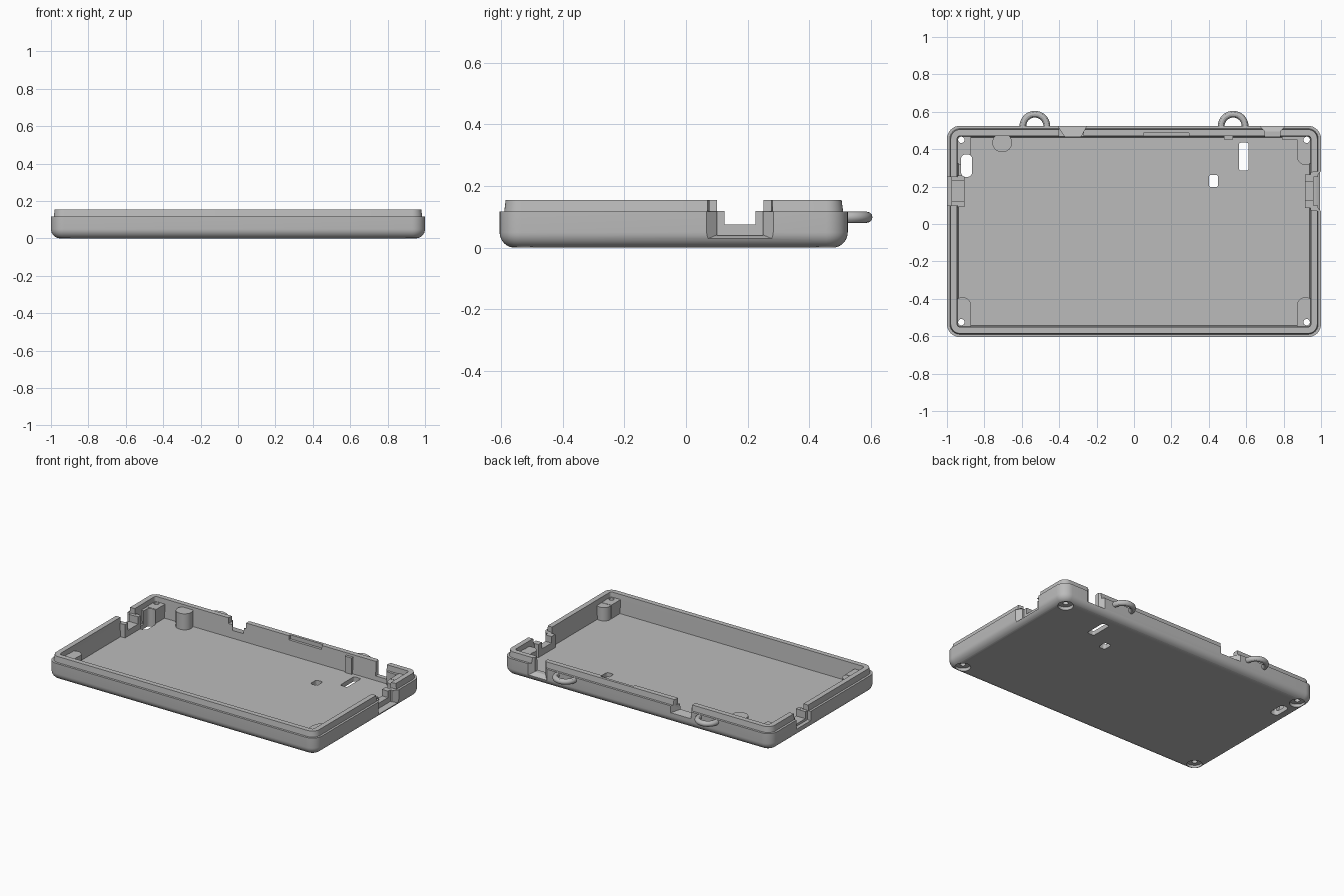
import bpy, bmesh, math

if "Cube" in bpy.data.objects:
    bpy.data.objects.remove(bpy.data.objects["Cube"], do_unlink=True)

grey = bpy.data.materials.new("plain grey")
grey.use_nodes = True
colour = (0.5, 0.5, 0.5, 1)
grey.diffuse_color = colour
grey.node_tree.nodes["Principled BSDF"].inputs["Base Color"].default_value = colour


def finish(bm, name):
    bmesh.ops.recalc_face_normals(bm, faces=bm.faces)
    me = bpy.data.meshes.new(name)
    bm.to_mesh(me)
    bm.free()
    ob = bpy.data.objects.new(name, me)
    bpy.context.collection.objects.link(ob)
    me.materials.append(grey)
    return ob


def outline(x0, x1, y0, y1, r, n=8):
    """Rounded rectangle, counter-clockwise."""
    pts = []
    corners = ((x1 - r, y1 - r), (x0 + r, y1 - r), (x0 + r, y0 + r), (x1 - r, y0 + r))
    for q, (cx, cy) in enumerate(corners):
        for i in range(n + 1):
            a = math.pi / 2 * (q + i / n)
            pts.append((cx + r * math.cos(a), cy + r * math.sin(a)))
    return pts


def loft(name, sections):
    """Skin a stack of (outline, z) sections and cap both ends."""
    bm = bmesh.new()
    rings = [[bm.verts.new((x, y, z)) for x, y in pts] for pts, z in sections]
    for a, b in zip(rings, rings[1:]):
        for i in range(len(a)):
            j = (i + 1) % len(a)
            bm.faces.new((a[i], a[j], b[j], b[i]))
    bm.faces.new(rings[0][::-1])
    bm.faces.new(rings[-1])
    return finish(bm, name)


def pill(name, cx, cy, w, d, r, z0, z1):
    pts = outline(cx - w / 2, cx + w / 2, cy - d / 2, cy + d / 2, r)
    return loft(name, [(pts, z0), (pts, z1)])


def round_post(name, cx, cy, r0, r1, z0, z1):
    circles = [[(cx + r * math.cos(i * math.tau / 32), cy + r * math.sin(i * math.tau / 32))
                for i in range(32)] for r in (r0, r1)]
    return loft(name, [(circles[0], z0), (circles[1], z1)])


def hull(name, points):
    bm = bmesh.new()
    for p in points:
        bm.verts.new(p)
    bmesh.ops.convex_hull(bm, input=bm.verts)
    return finish(bm, name)


def box(name, x0, x1, y0, y1, z0, z1):
    return hull(name, [(x, y, z) for x in (x0, x1) for y in (y0, y1) for z in (z0, z1)])


def flare(name, axis, near, far, top=0.3):
    """Tapered notch; near and far are (depth, start, end, bottom)."""
    pts = []
    for d, a, b, z in (near, far):
        for s in (a, b):
            for h in (z, top):
                pts.append((d, s, h) if axis == "x" else (s, d, h))
    return hull(name, pts)


# Tray shell: rounded underside, stepped lip, inner wall and floor
FLOOR, TOP, R, BEND = 0.03, 0.155, 0.07, 0.05
profile = []
for i in range(9):
    a = math.pi / 2 * i / 8
    profile.append((BEND * (1 - math.sin(a)), BEND * (1 - math.cos(a))))
profile += [(0, 0.117), (0.015, 0.117), (0.02, TOP), (0.054, TOP), (0.062, FLOOR)]
shell = loft("tray", [(outline(-1 + d, 1 - d, -0.605 + d, 0.525 - d, max(R - d, 0.015)), z)
                      for d, z in profile])


def combine(parts, operation):
    for part in parts:
        mod = shell.modifiers.new(part.name, "BOOLEAN")
        mod.operation = operation
        mod.solver = "EXACT"
        mod.object = part
        bpy.context.view_layer.objects.active = shell
        bpy.ops.object.modifier_apply(modifier=mod.name)
        bpy.data.objects.remove(part, do_unlink=True)


# Corner screw bosses, port holders and back stops
BOSS = 0.122
solids = []
screws = [(s * 0.923, y) for s in (-1, 1) for y in (-0.525, 0.45)]
for x, y in screws:
    s = 1 if x > 0 else -1
    t = 1 if y > 0 else -1
    x0, x1 = sorted((s * 0.872, s * 0.957))
    y0, y1 = sorted((y - t * 0.075, y + t * 0.034))
    solids.append(box("screw_boss", x0, x1, y0, y1, 0.012, BOSS))
    solids.append(round_post("boss_shoulder", s * 0.917, y - t * 0.088, 0.046, 0.046, 0.013, BOSS - 0.002))
solids += [
    box("left_port_holder", 0.915, 0.962, 0.085, 0.265, 0.014, 0.119),
    box("right_port_holder", -0.962, -0.905, 0.09, 0.26, 0.014, 0.119),
    box("back_stop", 0.79, 0.89, 0.452, 0.49, 0.016, 0.118),
    pill("back_post", -0.705, 0.435, 0.105, 0.1, 0.049, 0.015, 0.138),
    box("small_back_tab", 0.48, 0.53, 0.452, 0.48, 0.015, 0.14),
]
combine(solids, "UNION")

# Screw holes, floor slots and wall notches
cuts = []
for x, y in screws:
    cuts.append(round_post("screw_hole", x, y, 0.017, 0.017, -0.1, 0.3))
    cuts.append(round_post("screw_recess", x, y, 0.05, 0.046, -0.02, 0.02))
cuts += [
    pill("round_slot", -0.895, 0.312, 0.06, 0.12, 0.025, -0.1, 0.2),
    pill("long_slot", 0.587, 0.36, 0.052, 0.15, 0.012, -0.1, 0.11),
    pill("short_slot", 0.425, 0.23, 0.05, 0.066, 0.015, -0.1, 0.11),
    # Left port: outer flare, plug recess, opening and lip gap
    flare("port_flare", "x", (1.01, 0.055, 0.295, 0.022), (0.972, 0.1, 0.25, 0.042), 0.118),
    box("plug_recess", 0.96, 1.05, 0.1, 0.25, 0.04, 0.3),
    box("port_opening", 0.85, 1.05, 0.125, 0.226, 0.075, 0.3),
    flare("lip_gap", "x", (1.05, 0.06, 0.29, 0.1185), (0.85, 0.09, 0.262, 0.1185)),
    # Right side notch
    box("side_opening", -1.05, -0.85, 0.122, 0.23, 0.07, 0.3),
    box("side_recess", -1.05, -0.975, 0.1, 0.252, 0.055, 0.3),
    box("side_lip_gap", -1.05, -0.93, 0.1, 0.252, 0.1175, 0.3),
    # Back notches
    flare("back_flare", "y", (0.53, -0.41, -0.25, 0.07), (0.44, -0.35, -0.30, 0.085)),
    box("back_lip_gap", -0.4, -0.27, 0.43, 0.6, 0.1175, 0.3),
    flare("switch_flare", "y", (0.535, 0.66, 0.82, 0.035), (0.495, 0.70, 0.78, 0.06)),
    box("switch_opening", 0.70, 0.78, 0.42, 0.6, 0.06, 0.3),
    # Shallow rebate along the inside of the back lip
    box("lip_rebate", 0.05, 0.295, 0.44, 0.487, 0.128, 0.3),
]
combine(cuts, "DIFFERENCE")

# Strap loops on the back wall
loops = []
for side, x in (("right", -0.53), ("left", 0.53)):
    curve = bpy.data.curves.new(side + "_strap_loop", "CURVE")
    curve.dimensions = "3D"
    curve.bevel_depth = 0.018
    curve.bevel_resolution = 4
    curve.use_fill_caps = True
    path = [(x + 0.067, 0.5)]
    path += [(x + 0.064 * math.cos(i * math.pi / 20), 0.523 + 0.064 * math.sin(i * math.pi / 20))
             for i in range(21)]
    path += [(x - 0.067, 0.5)]
    spline = curve.splines.new("POLY")
    spline.points.add(len(path) - 1)
    for point, (px, py) in zip(spline.points, path):
        point.co = (px, py, 0.099, 1)
    curve.materials.append(grey)
    loop = bpy.data.objects.new(side + "_strap_loop", curve)
    bpy.context.collection.objects.link(loop)
    loops.append(loop)

bpy.ops.object.select_all(action="DESELECT")
for loop in loops:
    loop.select_set(True)
bpy.context.view_layer.objects.active = loops[0]
bpy.ops.object.convert(target="MESH")
shell.select_set(True)
bpy.context.view_layer.objects.active = shell
bpy.ops.object.shade_smooth_by_angle(angle=math.radians(30))
